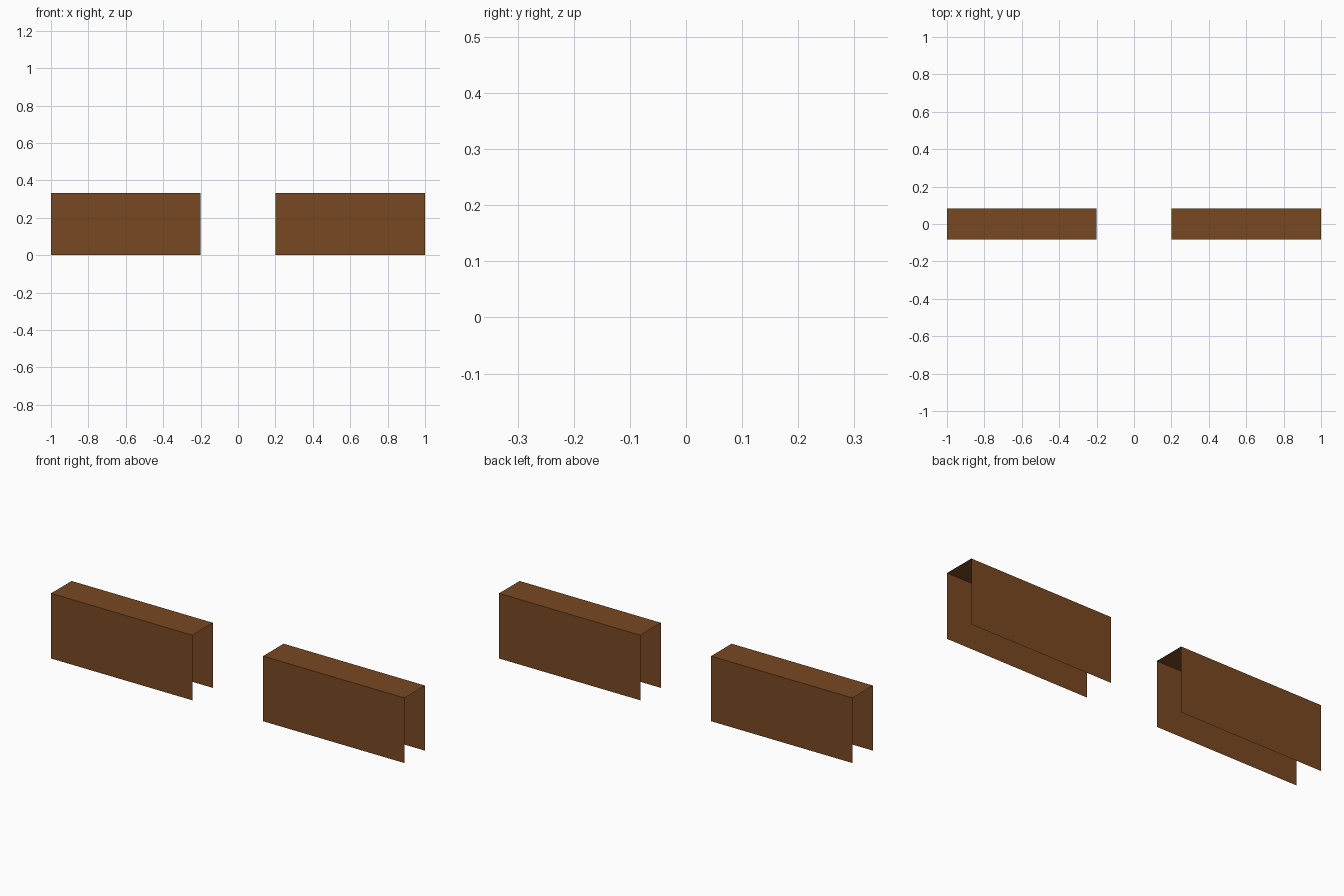
import bpy
import bmesh

if "Cube" in bpy.data.objects:
    bpy.data.objects.remove(bpy.data.objects["Cube"])

LENGTH, HALF_DEPTH, HEIGHT = 0.8, 0.083, 0.333

brown = bpy.data.materials.new("wood_brown")
brown.diffuse_color = (0.19, 0.065, 0.016, 1.0)
brown.use_nodes = True
brown.node_tree.nodes["Principled BSDF"].inputs["Base Color"].default_value = brown.diffuse_color


def channel(name, x_start):
    """Thin inverted-U sheet: front wall, top, back wall; open ends and underside."""
    bm = bmesh.new()
    profile = [(-HALF_DEPTH, 0), (-HALF_DEPTH, HEIGHT), (HALF_DEPTH, HEIGHT), (HALF_DEPTH, 0)]
    verts = [bm.verts.new((x_start, y, z)) for y, z in profile]
    edges = [bm.edges.new(pair) for pair in zip(verts, verts[1:])]
    # Sweep the open profile along x
    swept = bmesh.ops.extrude_edge_only(bm, edges=edges)["geom"]
    bmesh.ops.translate(bm, vec=(LENGTH, 0, 0),
                        verts=[g for g in swept if isinstance(g, bmesh.types.BMVert)])
    # Face outwards from the middle of the channel
    for face in bm.faces:
        face.normal_update()
        c = face.calc_center_median()
        if face.normal.y * c.y + face.normal.z * (c.z - HEIGHT / 4) < 0:
            face.normal_flip()
    mesh = bpy.data.meshes.new(name)
    bm.to_mesh(mesh)
    bm.free()
    mesh.materials.append(brown)
    bpy.context.collection.objects.link(bpy.data.objects.new(name, mesh))


# Two matching covers with a gap between them
channel("left_cover", -1.0)
channel("right_cover", 0.2)
